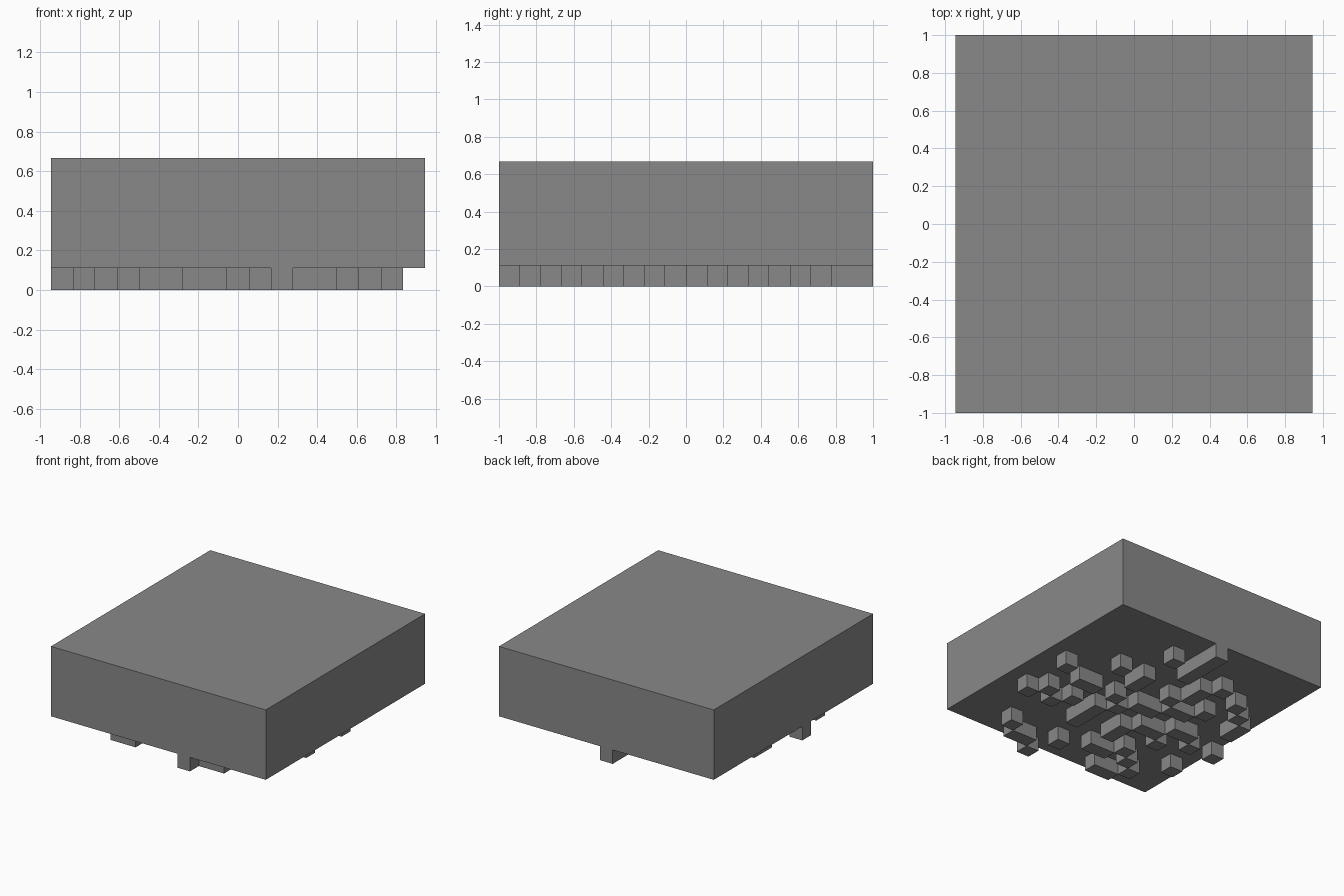
import bpy
import bmesh

CELL = 1 / 9
COLS, ROWS = 17, 18
SLAB_HEIGHT = 5 * CELL

# Stud layout on the underside: rows run back to front, columns from +x to -x
LAYOUT = [
    "........#........",
    "........#........",
    "......#.#........",
    "........#..#.....",
    "..........#..#...",
    "....#.#...#...#..",
    "......#..#..#..#.",
    ".#........##...#.",
    "...##.#.##.......",
    ".......#....##...",
    "..#.#.#...##..#.#",
    ".#.#..#..#..#....",
    "......#..#.......",
    "...........#...#.",
    ".........##.#....",
    "...#...#.....#...",
    "....##.....##....",
    "......#..........",
]

old = bpy.data.objects.get("Cube")
if old:
    bpy.data.objects.remove(old, do_unlink=True)

grey = bpy.data.materials.new("mid_grey")
grey.use_nodes = True
color = (0.25, 0.25, 0.25, 1)
grey.diffuse_color = color
grey.node_tree.nodes["Principled BSDF"].inputs["Base Color"].default_value = color


def finish(bm, name):
    """Turn a bmesh into a named, flat-shaded grey object."""
    mesh = bpy.data.meshes.new(name)
    bm.to_mesh(mesh)
    bm.free()
    mesh.materials.append(grey)
    obj = bpy.data.objects.new(name, mesh)
    bpy.context.collection.objects.link(obj)
    return obj


def filled(i, j):
    return 0 <= i < COLS and 0 <= j < ROWS and LAYOUT[j][i] == "#"


def corner(i, j, z):
    return ((COLS / 2 - i) * CELL, (ROWS / 2 - j) * CELL, z)


# Solid slab
bm = bmesh.new()
bmesh.ops.create_cube(bm, size=1)
bmesh.ops.scale(bm, vec=(COLS * CELL, ROWS * CELL, SLAB_HEIGHT), verts=bm.verts)
bmesh.ops.translate(bm, vec=(0, 0, CELL + SLAB_HEIGHT / 2), verts=bm.verts)
finish(bm, "slab")

# Square studs: a bottom for each cell, walls only on its open sides
bm = bmesh.new()


def add_face(points):
    bm.faces.new([bm.verts.new(p) for p in points])


for j in range(ROWS):
    for i in range(COLS):
        if not filled(i, j):
            continue
        ring = [(i, j), (i, j + 1), (i + 1, j + 1), (i + 1, j)]
        add_face([corner(a, b, 0) for a, b in reversed(ring)])
        neighbours = [(i - 1, j), (i, j + 1), (i + 1, j), (i, j - 1)]
        for k, side in enumerate(neighbours):
            if not filled(*side):
                p, q = ring[k], ring[(k + 1) % 4]
                add_face([corner(*p, 0), corner(*p, CELL),
                          corner(*q, CELL), corner(*q, 0)])

# Make every face point away from its own stud
bm.normal_update()
for face in bm.faces:
    c, n = face.calc_center_median(), face.normal
    if abs(n.z) > 0.5:
        outward = n.z < 0
    else:
        probe = c + n * CELL / 2
        outward = not filled(int(COLS / 2 - probe.x / CELL + 1) - 1,
                             int(ROWS / 2 - probe.y / CELL + 1) - 1)
    if not outward:
        face.normal_flip()
finish(bm, "underside_studs")
